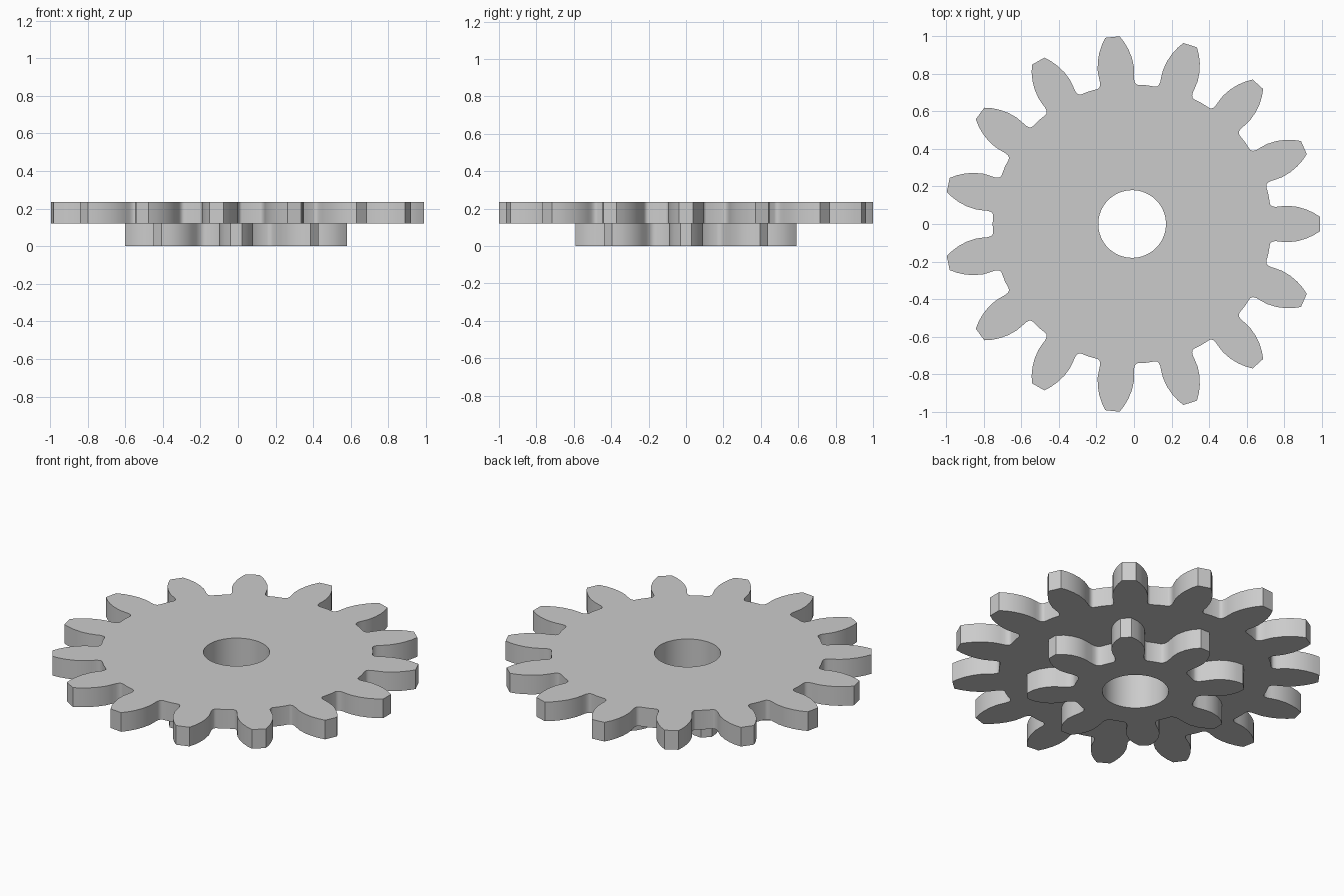
import bpy, bmesh
from math import sin, cos, pi, radians, atan2, hypot

if "Cube" in bpy.data.objects:
    bpy.data.objects.remove(bpy.data.objects["Cube"], do_unlink=True)

CENTRE_X = -0.01
BORE = 0.18

grey = bpy.data.materials.new("plain grey")
grey.use_nodes = True
grey.diffuse_color = (0.6, 0.6, 0.6, 1)
grey.node_tree.nodes["Principled BSDF"].inputs["Base Color"].default_value = (0.6, 0.6, 0.6, 1)


def ring(bm, points):
    """Closed loop of edges through the given points."""
    verts = [bm.verts.new((x, y, 0)) for x, y in points]
    return [bm.edges.new((a, b)) for a, b in zip(verts, verts[1:] + verts[:1])]


def gear(name, teeth, flank, root, z0, z1):
    """Spur gear; flank lists (distance along tooth axis, half width) from tip to root."""
    half = [(hypot(d, w), atan2(w, d)) for d, w in flank]
    outline = []
    for i in range(teeth):
        mid = 2 * pi * i / teeth
        outline += [(r, mid - a) for r, a in reversed(half)]
        outline += [(r, mid + a) for r, a in half]
        outline.append((root, mid + pi / teeth))

    bm = bmesh.new()
    edges = ring(bm, [(r * cos(a), r * sin(a)) for r, a in outline])
    edges += ring(bm, [(BORE * cos(2 * pi * k / 64), BORE * sin(2 * pi * k / 64)) for k in range(64)])
    bmesh.ops.triangle_fill(bm, edges=edges, use_beauty=True, normal=(0, 0, 1))
    top = bmesh.ops.extrude_face_region(bm, geom=bm.faces[:], use_keep_orig=True)["geom"]
    bmesh.ops.translate(bm, vec=(0, 0, z1 - z0),
                        verts=[v for v in top if isinstance(v, bmesh.types.BMVert)])
    bmesh.ops.recalc_face_normals(bm, faces=bm.faces[:])

    mesh = bpy.data.meshes.new(name)
    bm.to_mesh(mesh)
    bm.free()
    mesh.materials.append(grey)
    ob = bpy.data.objects.new(name, mesh)
    ob.location = (CENTRE_X, 0, z0)
    bpy.context.collection.objects.link(ob)
    bpy.ops.object.select_all(action="DESELECT")
    ob.select_set(True)
    bpy.context.view_layer.objects.active = ob
    bpy.ops.object.shade_smooth_by_angle(angle=radians(35))
    return ob


# Large wheel on top
gear("large_gear", 15,
     [(1.0, .038), (.965, .06), (.925, .078), (.88, .091), (.83, .097), (.79, .094),
      (.765, .091), (.748, .093), (.738, .099), (.733, .108)], .742, .12, .235)

# Small pinion underneath
gear("small_gear", 8,
     [(.59, .03), (.555, .06), (.515, .08), (.465, .091), (.42, .088), (.38, .08),
      (.353, .078), (.336, .083), (.325, .093)], .337, 0, .12)
